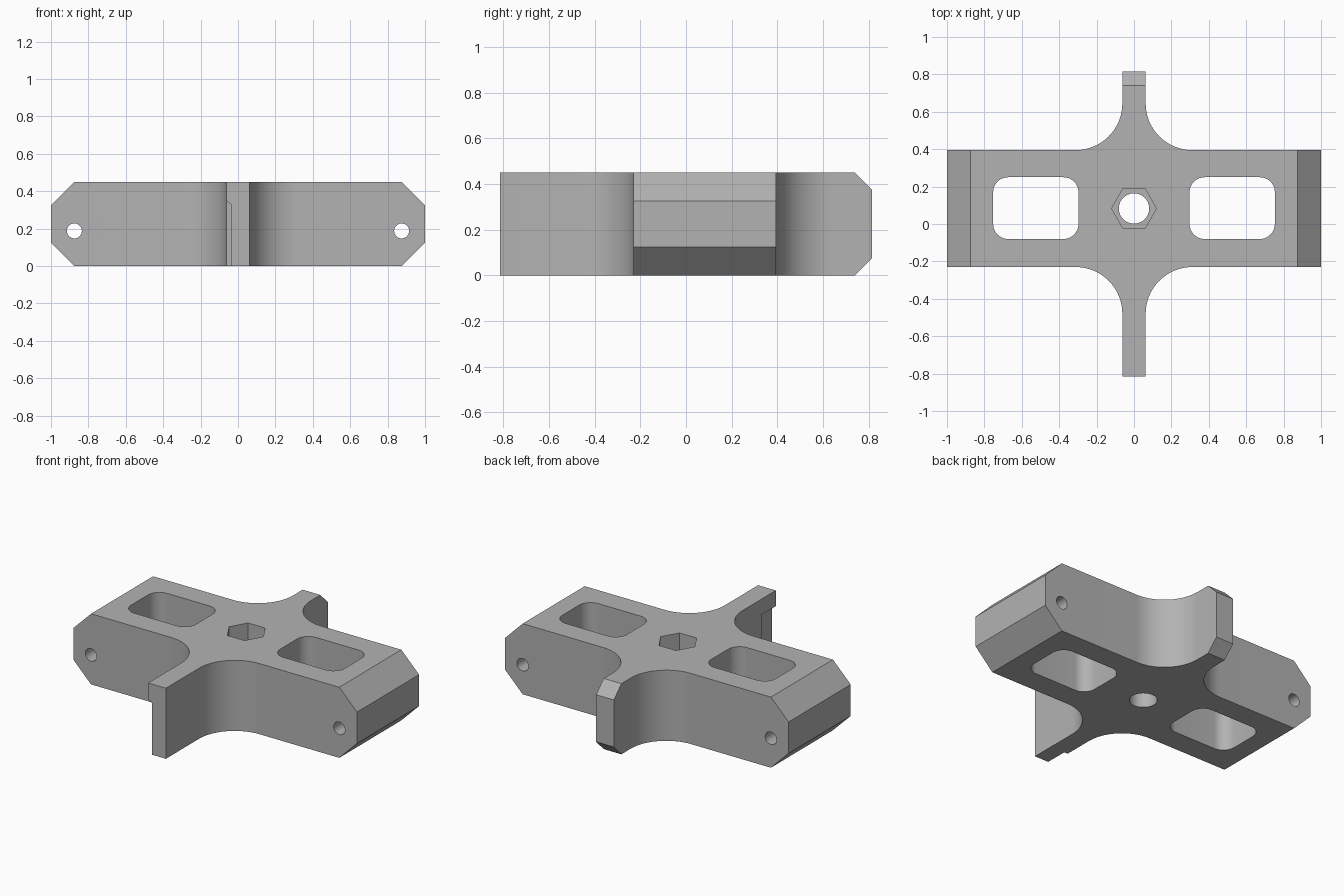
import bpy, bmesh, math
from mathutils import Vector

default = bpy.data.objects.get("Cube")
if default:
    bpy.data.objects.remove(default, do_unlink=True)

grey = bpy.data.materials.new("plain grey")
grey.use_nodes = True
colour = (0.45, 0.45, 0.45, 1)
grey.diffuse_color = colour
grey.node_tree.nodes["Principled BSDF"].inputs["Base Color"].default_value = colour

HEIGHT = 0.45
FRONT, BACK = -0.23, 0.395
ARM, REACH, FILLET = 0.0625, 0.815, 0.25
HOLE_Y = 0.083


def arc(cx, cy, r, start, end, steps):
    return [(cx + r * math.cos(math.radians(start + (end - start) * i / steps)),
             cy + r * math.sin(math.radians(start + (end - start) * i / steps)))
            for i in range(steps + 1)]


def circle(cx, cy, r, sides):
    return arc(cx, cy, r, 0, 360, sides)[:-1]


def prism(name, points, axis, low, high):
    """Extrude a 2D outline along an axis; the outline uses the other two axes in order."""
    place = {"x": lambda a, b, t: (t, a, b),
             "y": lambda a, b, t: (a, t, b),
             "z": lambda a, b, t: (a, b, t)}[axis]
    bm = bmesh.new()
    face = bm.faces.new([bm.verts.new(place(a, b, low)) for a, b in points])
    top = bmesh.ops.extrude_face_region(bm, geom=[face])["geom"]
    bmesh.ops.translate(bm, verts=[v for v in top if isinstance(v, bmesh.types.BMVert)],
                        vec=Vector(place(0, 0, high - low)))
    bmesh.ops.recalc_face_normals(bm, faces=bm.faces)
    mesh = bpy.data.meshes.new(name)
    bm.to_mesh(mesh)
    bm.free()
    mesh.materials.append(grey)
    obj = bpy.data.objects.new(name, mesh)
    bpy.context.collection.objects.link(obj)
    return obj


def cut(target, cutter, operation="DIFFERENCE"):
    cutter.hide_render = True
    mod = target.modifiers.new("cut", "BOOLEAN")
    mod.operation, mod.object, mod.solver = operation, cutter, "EXACT"
    bpy.context.view_layer.objects.active = target
    bpy.ops.object.modifier_apply(modifier=mod.name)
    bpy.data.objects.remove(cutter, do_unlink=True)


# Body plan: wide bar with filleted front and back arms
side = ARM + FILLET
right_half = ([(ARM, -REACH)]
              + arc(side, FRONT - FILLET, FILLET, 180, 90, 24)
              + [(1, FRONT), (1, BACK)]
              + arc(side, BACK + FILLET, FILLET, 270, 180, 24)
              + [(ARM, REACH)])
left_half = [(-x, y) for x, y in reversed(right_half)]
body = prism("bracket_body", right_half + left_half, "z", 0, HEIGHT)

# Bevelled bar ends
for s in (-1, 1):
    for edge, inner in ((0, 0.125), (HEIGHT, HEIGHT - 0.125)):
        out = 2 * edge - inner
        cut(body, prism("end_bevel", [(s * 0.75, out), (s * 1.125, inner + inner - edge),
                                      (s * 1.125, out)], "y", -0.5, 0.7))

# Bevelled tip of the back arm
for edge, inner in ((0, 0.075), (HEIGHT, HEIGHT - 0.075)):
    out = 2 * edge - inner
    cut(body, prism("tip_bevel", [(REACH - 0.15, out), (REACH + 0.075, 2 * inner - edge),
                                  (REACH + 0.075, out)], "x", -0.2, 0.2))

# Rounded windows and cross bolt holes
for s in (-1, 1):
    cx, cy, w, d, r = s * 0.525, 0.085, 0.228, 0.165, 0.08
    outline = (arc(cx + w - r, cy + d - r, r, 0, 90, 10)
               + arc(cx - w + r, cy + d - r, r, 90, 180, 10)
               + arc(cx - w + r, cy - d + r, r, 180, 270, 10)
               + arc(cx + w - r, cy - d + r, r, 270, 360, 10))
    cut(body, prism("window", outline, "z", -0.1, 0.6))
    cut(body, prism("bolt_hole", circle(s * 0.875, 0.188, 0.04, 32), "y", -0.5, 0.7))

# Centre hole with hexagonal nut pocket
cut(body, prism("centre_hole", circle(0, HOLE_Y, 0.081, 48), "z", -0.1, 0.6))
cut(body, prism("nut_pocket", circle(0, HOLE_Y, 0.12, 6), "z", 0.22, 0.6))

# Shallow step on the side of the front arm
cut(body, prism("arm_step", [(-0.1, -0.1), (-0.037, -0.1), (-0.037, 0.33),
                             (-ARM, 0.35), (-0.1, 0.377)], "y", -0.9, -0.67))

bpy.ops.object.select_all(action="DESELECT")
body.select_set(True)
bpy.context.view_layer.objects.active = body
bpy.ops.object.shade_smooth_by_angle(angle=math.radians(25))
